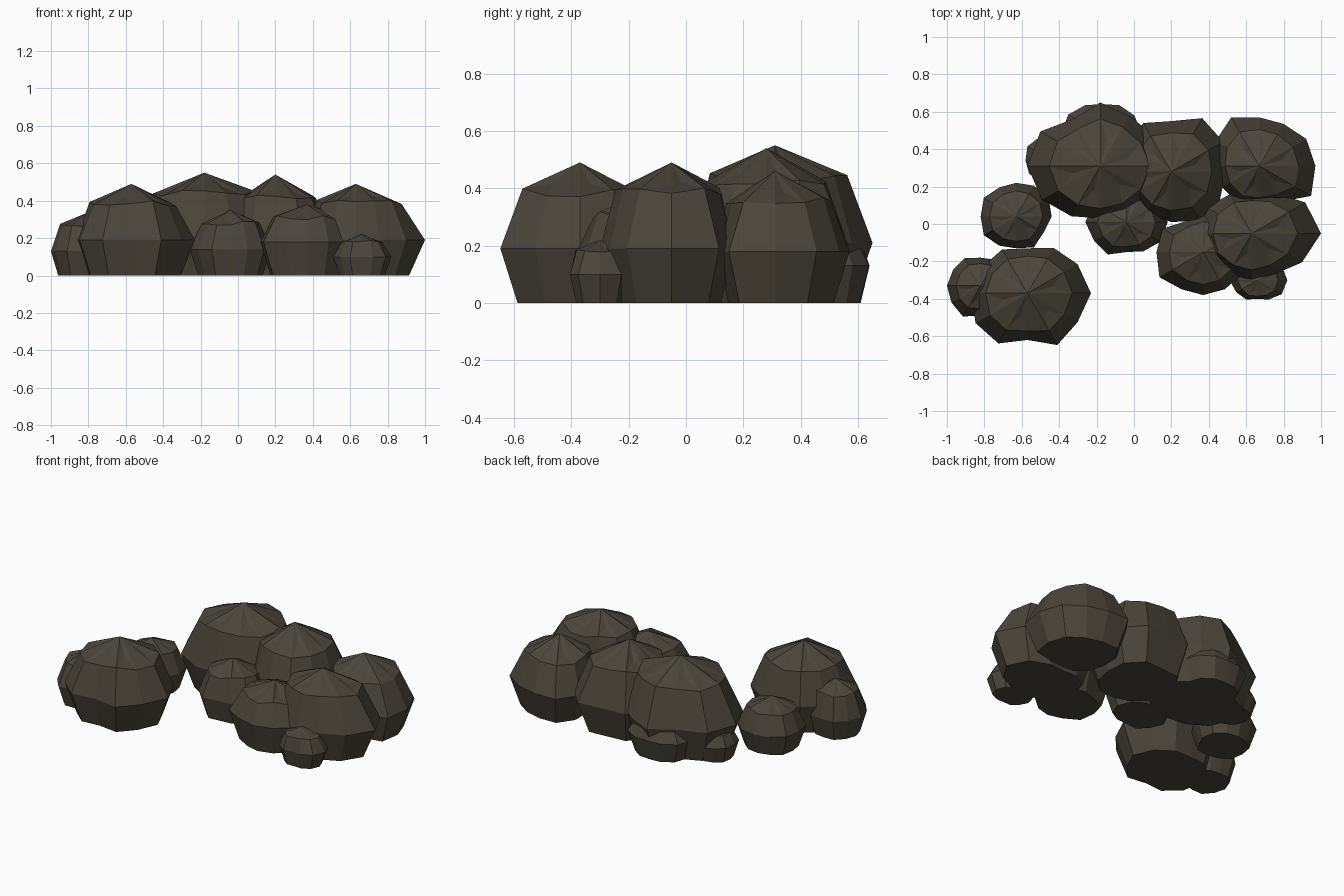
import bpy, bmesh, math, random

if "Cube" in bpy.data.objects:
    bpy.data.objects.remove(bpy.data.objects["Cube"])

random.seed(4)
stone = bpy.data.materials.new("dark brown stone")
stone.diffuse_color = (0.07, 0.06, 0.043, 1)
stone.use_nodes = True
stone.node_tree.nodes["Principled BSDF"].inputs["Base Color"].default_value = stone.diffuse_color


def boulder(name, apex, height, belt, shoulder, radii):
    """Faceted rock: foot, belt and shoulder rings closed by a pointed cap.
    Radii are hundredths, counter-clockwise from +x."""
    cx, cy = apex
    n = len(radii)
    mean = sum(radii) / n
    bm = bmesh.new()
    rings = []
    # height, scale, share of the outline's lumpiness, height wobble
    for z, scale, lumpy, wobble in ((0, 0.79, 0.9, 0), (belt, 1, 1, 0),
                                    (shoulder, 0.75, 0.55, 0.03)):
        ring = []
        for i, r in enumerate(radii):
            a = 2 * math.pi * i / n
            d = scale * (mean + (r - mean) * lumpy) / 100
            dz = random.uniform(-wobble, wobble) * height
            ring.append(bm.verts.new((cx + d * math.cos(a), cy + d * math.sin(a), z + dz)))
        rings.append(ring)
    tip = bm.verts.new((cx, cy, height))
    bm.faces.new(rings[0][::-1])
    for i in range(n):
        j = (i + 1) % n
        for lo, hi in zip(rings, rings[1:]):
            bm.faces.new((lo[i], lo[j], hi[j], hi[i]))
        # cap wedge, with a shallow crease in every other one
        p, q = rings[2][i], rings[2][j]
        if i % 2:
            bm.faces.new((p, q, tip))
        else:
            mid = bm.verts.new((p.co + q.co) * 0.3 + tip.co * 0.4)
            mid.co.z -= 0.02 * height
            bm.faces.new((p, q, mid))
            bm.faces.new((q, tip, mid))
            bm.faces.new((tip, p, mid))
    me = bpy.data.meshes.new(name)
    bm.to_mesh(me)
    bm.free()
    me.materials.append(stone)
    bpy.context.collection.objects.link(bpy.data.objects.new(name, me))


# large boulders
boulder("back_left_boulder", (-0.18, 0.31), 0.55, 0.21, 0.44,
        (38, 33, 31, 34, 29, 37, 39, 36, 31, 28, 29, 33))
boulder("back_middle_boulder", (0.20, 0.28), 0.54, 0.20, 0.42,
        (29, 32, 33, 27, 30, 27, 26, 25, 26, 27, 30, 30))
boulder("back_right_boulder", (0.67, 0.31), 0.46, 0.18, 0.36,
        (30, 29, 26, 26, 30, 27, 23, 23, 23, 20, 22, 32))
boulder("right_boulder", (0.63, -0.05), 0.49, 0.19, 0.39,
        (37, 33, 25, 20, 24, 28, 28, 28, 25, 25, 25, 31))
boulder("front_right_boulder", (0.37, -0.15), 0.38, 0.18, 0.31,
        (25, 24, 22, 20, 19, 25, 25, 27, 23, 23, 23, 24))
boulder("front_left_boulder", (-0.57, -0.37), 0.49, 0.19, 0.385,
        (34, 31, 28, 24, 27, 28, 30, 32, 31, 25, 32, 31))
# small stones leaning between them
boulder("front_right_stone", (0.66, -0.30), 0.22, 0.10, 0.18,
        (16, 15, 12, 10, 12, 15, 15, 13, 12, 10, 12, 15))
boulder("centre_stone", (-0.04, 0.01), 0.35, 0.14, 0.28,
        (22, 20, 18, 16, 18, 20, 22, 20, 20, 16, 18, 21))
boulder("front_left_stone", (-0.82, -0.33), 0.33, 0.13, 0.27,
        (17, 17, 16, 15, 17, 17, 18, 18, 19, 16, 16, 16))
boulder("left_stone", (-0.63, 0.04), 0.31, 0.13, 0.25,
        (19, 20, 19, 18, 18, 20, 19, 20, 18, 17, 19, 17))
# pebbles at the rear foot of the tallest boulder
boulder("rear_pebble", (-0.17, 0.48), 0.26, 0.13, 0.21,
        (21, 20, 18, 16, 18, 21, 22, 20, 17, 15, 17, 20))
boulder("rear_left_pebble", (-0.44, 0.34), 0.20, 0.10, 0.16,
        (14, 14, 13, 14, 14, 15, 14, 14, 13, 14, 14, 14))
